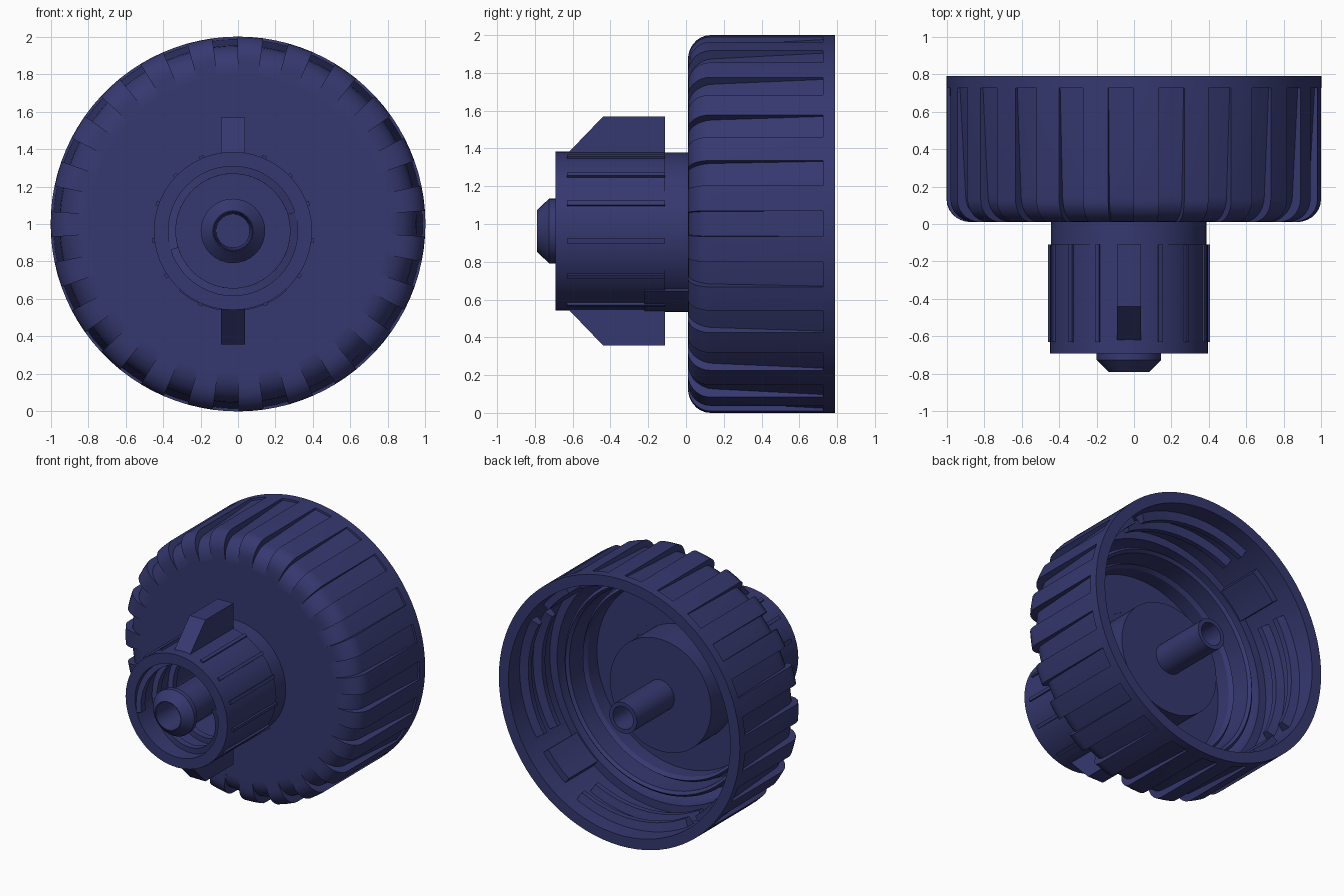
import bpy, bmesh, math

if "Cube" in bpy.data.objects:
    bpy.data.objects.remove(bpy.data.objects["Cube"])

mat = bpy.data.materials.new("indigo_plastic")
mat.diffuse_color = (0.036, 0.04, 0.16, 1)
mat.use_nodes = True
mat.node_tree.nodes["Principled BSDF"].inputs["Base Color"].default_value = mat.diffuse_color
CAP = (0.0, 1.0)          # cap axis (x, z)
SPOUT = (-0.027, 0.963)   # spout axis, slightly off centre


def finish(name, bm, smooth=True):
    bmesh.ops.remove_doubles(bm, verts=bm.verts, dist=1e-5)
    bmesh.ops.recalc_face_normals(bm, faces=bm.faces)
    me = bpy.data.meshes.new(name)
    bm.to_mesh(me)
    bm.free()
    me.materials.append(mat)
    ob = bpy.data.objects.new(name, me)
    bpy.context.collection.objects.link(ob)
    if smooth:
        bpy.ops.object.select_all(action='DESELECT')
        ob.select_set(True)
        bpy.context.view_layer.objects.active = ob
        bpy.ops.object.shade_smooth_by_angle(angle=math.radians(30))
    return ob


def skin(bm, sections, centre, full):
    """Join closed (radius, y) profiles placed at given angles about a y-axis."""
    rings = []
    for deg, profile in sections:
        a = math.radians(deg)
        rings.append([bm.verts.new((centre[0] + r * math.cos(a), y,
                                    centre[1] + r * math.sin(a))) for r, y in profile])
    n = len(rings[0])
    for i in range(len(rings) if full else len(rings) - 1):
        A, B = rings[i], rings[(i + 1) % len(rings)]
        pa, pb = sections[i], sections[(i + 1) % len(rings)]
        for j in range(n):
            k = (j + 1) % n
            if pa[1][j][0] == 0 and pa[1][k][0] == 0:
                continue      # edge on the axis
            if pa[0] == pb[0] and pa[1][j] == pb[1][j] and pa[1][k] == pb[1][k]:
                continue      # no step here
            bm.faces.new((A[j], A[k], B[k], B[j]))
    if not full:
        bm.faces.new(rings[0])
        bm.faces.new(rings[-1])


def sweep(bm, profile, centre, a0=0, a1=360, segs=64, lead=0.0):
    """Turn one profile about a y-axis; lead makes a helix."""
    full = (a1 - a0 == 360 and lead == 0)
    steps = [i / segs for i in range(segs if full else segs + 1)]
    skin(bm, [(a0 + (a1 - a0) * t, [(r, y + lead * t) for r, y in profile])
              for t in steps], centre, full)


def turned(name, profile, centre, segs=64):
    bm = bmesh.new()
    sweep(bm, profile, centre, segs=segs)
    return finish(name, bm)


def fillet(r, y, rr, ry, n=7):
    """Quarter-ellipse corner from the front face out to the side wall."""
    return [(r - rr + rr * math.sin(i / n * math.pi / 2),
             y + ry - ry * math.cos(i / n * math.pi / 2)) for i in range(n + 1)]


# Hollow cap body with 23 tapered grip grooves that stop short of the rim
inside = [(1.0, 0.79), (0.92, 0.79), (0.92, 0.30), (0.86, 0.30), (0.86, 0.14),
          (0.82, 0.07), (0.41, 0.07)]
rib = [(0.41, 0.01), (0.80, 0.01)] + fillet(1.0, 0.01, 0.13, 0.12) + \
      [(1.0, 0.725), (1.0, 0.726)] + inside
groove = [(0.41, 0.01), (0.80, 0.01)] + fillet(0.953, 0.01, 0.15, 0.14) + \
         [(0.985, 0.725), (1.0, 0.726)] + inside
sections = []
GROOVES = 23
pitch = 360 / GROOVES
for k in range(GROOVES):
    c = 94 + k * pitch
    lo, hi = c - pitch / 4, c + pitch / 4
    sections += [(lo, rib), (lo, groove), (c, groove), (hi, groove), (hi, rib),
                 (c + pitch / 2, rib)]
bm = bmesh.new()
skin(bm, sections, CAP, True)
finish("cap_body", bm)

# Two sealing rings inside the cap
turned("outer_seal_ring", [(0.75, 0.05), (0.79, 0.05), (0.79, 0.31), (0.77, 0.33),
                           (0.75, 0.31)], CAP, 92)
turned("inner_seal_ring", [(0.69, 0.05), (0.73, 0.05), (0.73, 0.18), (0.71, 0.21),
                           (0.69, 0.18)], CAP, 92)

# Interrupted thread inside the cap, with flat stops between the runs
bm = bmesh.new()
for k in range(4):
    a = 90 * k
    for y in (0.40, 0.56):
        sweep(bm, [(0.93, y), (0.86, y + 0.02), (0.86, y + 0.06), (0.93, y + 0.08)],
              CAP, a - 30, a + 28, 14, 0.04)
    sweep(bm, [(0.93, 0.29), (0.87, 0.29), (0.87, 0.64), (0.93, 0.64)],
          CAP, a + 37, a + 53, 4)
finish("cap_thread", bm)

# Spout tube, closed at the inner end by a round boss
turned("spout", [(0, 0.34), (0.42, 0.34), (0.42, 0.068), (0.50, 0.068), (0.50, 0.012),
                 (0.415, 0.012), (0.415, -0.11), (0.422, -0.11), (0.422, -0.69),
                 (0.345, -0.69), (0.345, 0.27), (0, 0.27)], SPOUT, 48)

# Helical thread in the spout bore, starting flush with the mouth
bm = bmesh.new()
for start in (17, 197):
    sweep(bm, [(0.35, -0.69), (0.305, -0.69), (0.305, -0.64), (0.35, -0.61)],
          SPOUT, start, start - 400, 48, 0.42)
finish("spout_thread", bm)

# Centre pin: conical tip in front, plain tube at the back
turned("centre_pin", [(0.103, -0.79), (0.108, -0.79), (0.172, -0.725), (0.172, -0.69),
                      (0.14, -0.685), (0.14, 0.27), (0.115, 0.30), (0.115, 0.785),
                      (0.085, 0.785), (0.085, 0.30), (0, 0.30), (0, -0.45),
                      (0.09, -0.45)], SPOUT, 32)

# Thin raised ridges down the sides of the spout
bm = bmesh.new()
for a in (67, 44, 20, -7, -34, -66):
    for c in (a, 180 - a):
        sweep(bm, [(0.41, -0.63), (0.435, -0.63), (0.435, -0.11), (0.41, -0.11)],
              SPOUT, c - 1.6, c + 1.6, 1)
finish("spout_ridges", bm, False)

# Low collar patch at the foot of the spout
bm = bmesh.new()
sweep(bm, [(0.40, -0.22), (0.428, -0.22), (0.428, 0.02), (0.40, 0.02)],
      SPOUT, -132, -48, 14)
finish("collar_patch", bm)

# Chamfered locking fins above and below the spout
for name, s in (("upper_fin", 1), ("lower_fin", -1)):
    bm = bmesh.new()
    outline = [(-0.62, 0.418), (-0.44, 0.605), (-0.11, 0.605), (-0.11, 0.38), (-0.62, 0.38)]
    sides = [[bm.verts.new((x, y, SPOUT[1] + s * h)) for y, h in outline]
             for x in (-0.092, 0.038)]
    for side in sides:
        bm.faces.new(side)
    for i in range(5):
        j = (i + 1) % 5
        bm.faces.new((sides[0][i], sides[0][j], sides[1][j], sides[1][i]))
    finish(name, bm, False)
